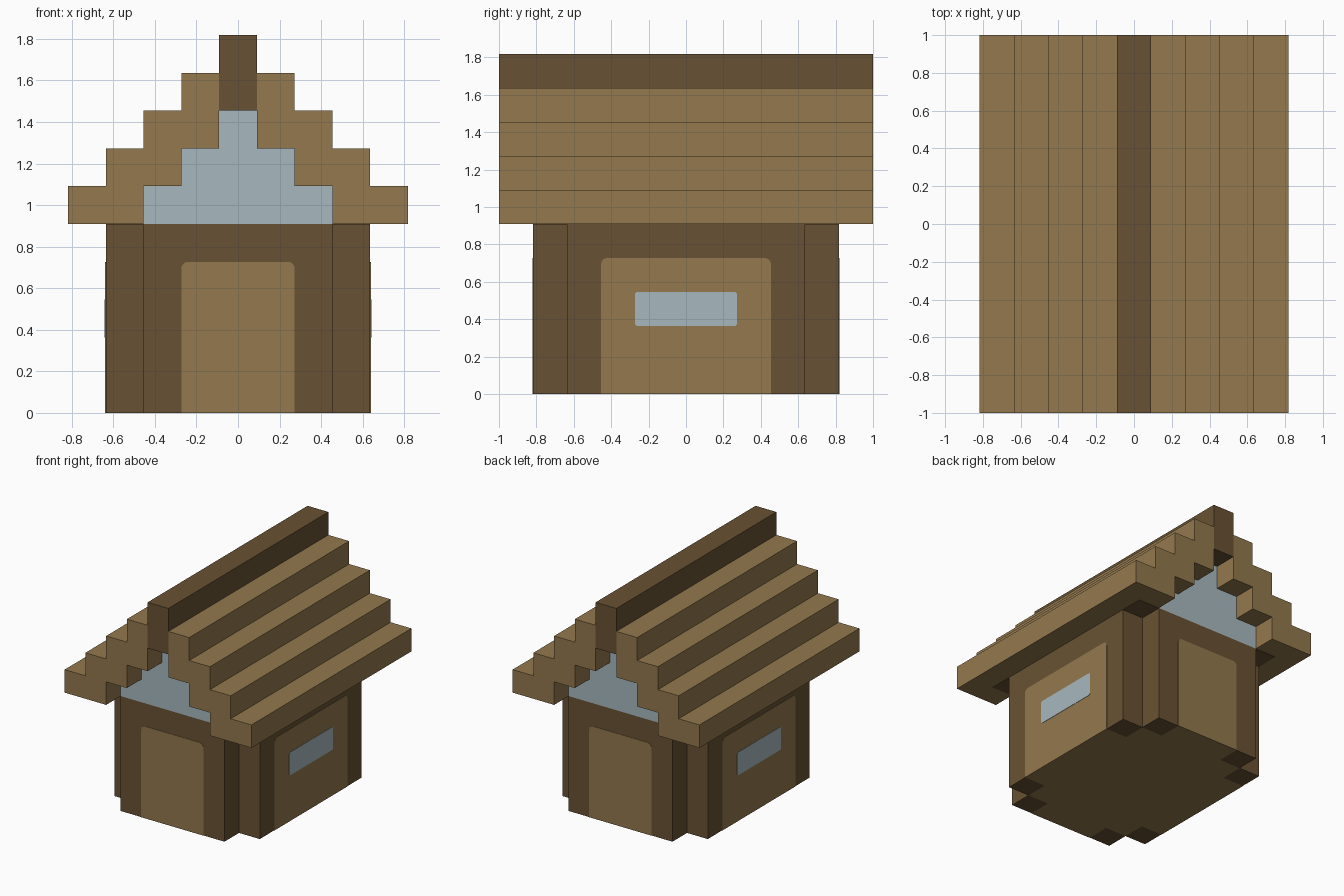
import bpy, bmesh
from math import pi, sin, cos
from mathutils import Vector

cube = bpy.data.objects.get("Cube")
if cube:
    bpy.data.objects.remove(cube, do_unlink=True)

U = 2 / 11  # one block of the stepped design


def material(name, rgb):
    m = bpy.data.materials.new(name)
    m.use_nodes = True
    m.diffuse_color = (*rgb, 1)
    m.node_tree.nodes["Principled BSDF"].inputs["Base Color"].default_value = (*rgb, 1)
    return m


light_wood = material("light wood", (0.292, 0.188, 0.076))
dark_wood = material("dark wood", (0.138, 0.083, 0.033))
pale_blue = material("pale blue", (0.386, 0.485, 0.521))


def prism(name, points, axis, low, high, mats):
    """Extrude a 2D outline along an axis; sizes are in blocks."""
    place = {"x": lambda a, b: (low, a, b),
             "y": lambda a, b: (a, low, b),
             "z": lambda a, b: (a, b, low)}[axis]
    bm = bmesh.new()
    face = bm.faces.new([bm.verts.new(Vector(place(a, b)) * U) for a, b in points])
    ext = bmesh.ops.extrude_face_region(bm, geom=[face], use_keep_orig=True)
    shift = Vector([(high - low) * U if axis == k else 0 for k in "xyz"])
    bmesh.ops.translate(bm, vec=shift,
                        verts=[v for v in ext["geom"] if isinstance(v, bmesh.types.BMVert)])
    bmesh.ops.recalc_face_normals(bm, faces=bm.faces)
    mesh = bpy.data.meshes.new(name)
    bm.to_mesh(mesh)
    bm.free()
    obj = bpy.data.objects.new(name, mesh)
    bpy.context.collection.objects.link(obj)
    for m in mats:
        mesh.materials.append(m)
    return obj


def mirror(obj, *axes):
    mod = obj.modifiers.new("Mirror", "MIRROR")
    mod.use_axis = [k in axes for k in "xyz"]


def rounded(half, bottom, top, r, round_bottom=False):
    """Panel outline with rounded top corners, and bottom ones if asked."""
    pts = []
    for i, (sx, z, sz) in enumerate([(1, top, 1), (-1, top, 1), (-1, bottom, -1), (1, bottom, -1)]):
        if sz < 0 and not round_bottom:
            pts.append((sx * half, z))
            continue
        for s in range(5):
            a = (i + s / 4) * pi / 2
            pts.append((sx * (half - r) + r * cos(a), z - sz * r + r * sin(a)))
    return pts


def square(x0, x1, y0, y1):
    return [(x0, y0), (x1, y0), (x1, y1), (x0, y1)]


# Walls: block with notched corners
corner = [(3.5, 3.5), (2.5, 3.5), (2.5, 4.5)]
plan = []
for sx, sy in [(1, 1), (-1, 1), (-1, -1), (1, -1)]:
    part = [(sx * x, sy * y) for x, y in corner]
    plan += part if sx * sy > 0 else part[::-1]
walls = prism("walls", plan, "z", 0, 5, [dark_wood, light_wood])

# Floor: light underside with dark post ends beside each notch
bm = bmesh.new()
bm.from_mesh(walls.data)
for axis, cuts in (((1, 0, 0), (1.5, 2.5)), ((0, 1, 0), (2.5, 3.5))):
    for c in cuts:
        for s in (-1, 1):
            under = [f for f in bm.faces if f.normal.z < -0.5]
            geom = under + list({e for f in under for e in f.edges}) \
                + list({v for f in under for v in f.verts})
            bmesh.ops.bisect_plane(bm, geom=geom, dist=1e-5,
                                   plane_co=Vector(axis) * c * s * U, plane_no=axis)
for f in bm.faces:
    if f.normal.z < -0.5:
        mid = f.calc_center_median() / U
        x, y = abs(mid.x), abs(mid.y)
        post = (x > 2.5 and y > 2.5) or (x > 1.5 and y > 3.5)
        f.material_index = 0 if post else 1
bm.to_mesh(walls.data)
bm.free()

# Door panels at both ends, side panels and windows
T = 0.015
mirror(prism("door_panels", rounded(1.5, 0, 4, 0.18), "y", -4.5 - T, -4.5, [light_wood]), "y")
mirror(prism("side_panels", rounded(2.5, 0, 4, 0.18), "x", 3.5, 3.5 + T, [light_wood]), "x")
mirror(prism("side_windows", rounded(1.5, 2, 3, 0.08, True), "x",
             3.5 + T, 3.5 + 2 * T, [pale_blue]), "x")

# Stepped gable filling the roof
half = [(2.5, 5), (2.5, 6), (1.5, 6), (1.5, 7), (0.5, 7), (0.5, 8)]
gable = half + [(-x, z) for x, z in reversed(half)]
prism("gable", gable, "y", -4.5, 4.5, [pale_blue])

# Stepped roof slopes
outer, inner = [], []
for i in range(4):
    outer += [(4.5 - i, 5 + i), (4.5 - i, 6 + i)]
for i in range(2):
    inner += [(2.5 - i, 5 + i), (2.5 - i, 6 + i)]
roof = outer + [(0.5, 9), (0.5, 7)] + inner[::-1]
mirror(prism("roof_slopes", roof, "y", -5.5, 5.5, [light_wood]), "x")

# Ridge beam
prism("ridge_beam", square(-0.5, 0.5, 8, 10), "y", -5.5, 5.5, [dark_wood])

# Dark post heads under the eaves in the corner notches
mirror(prism("post_heads", square(2.5, 3.5, 3.5, 4.5), "z", 5 - T, 5, [dark_wood]), "x", "y")
